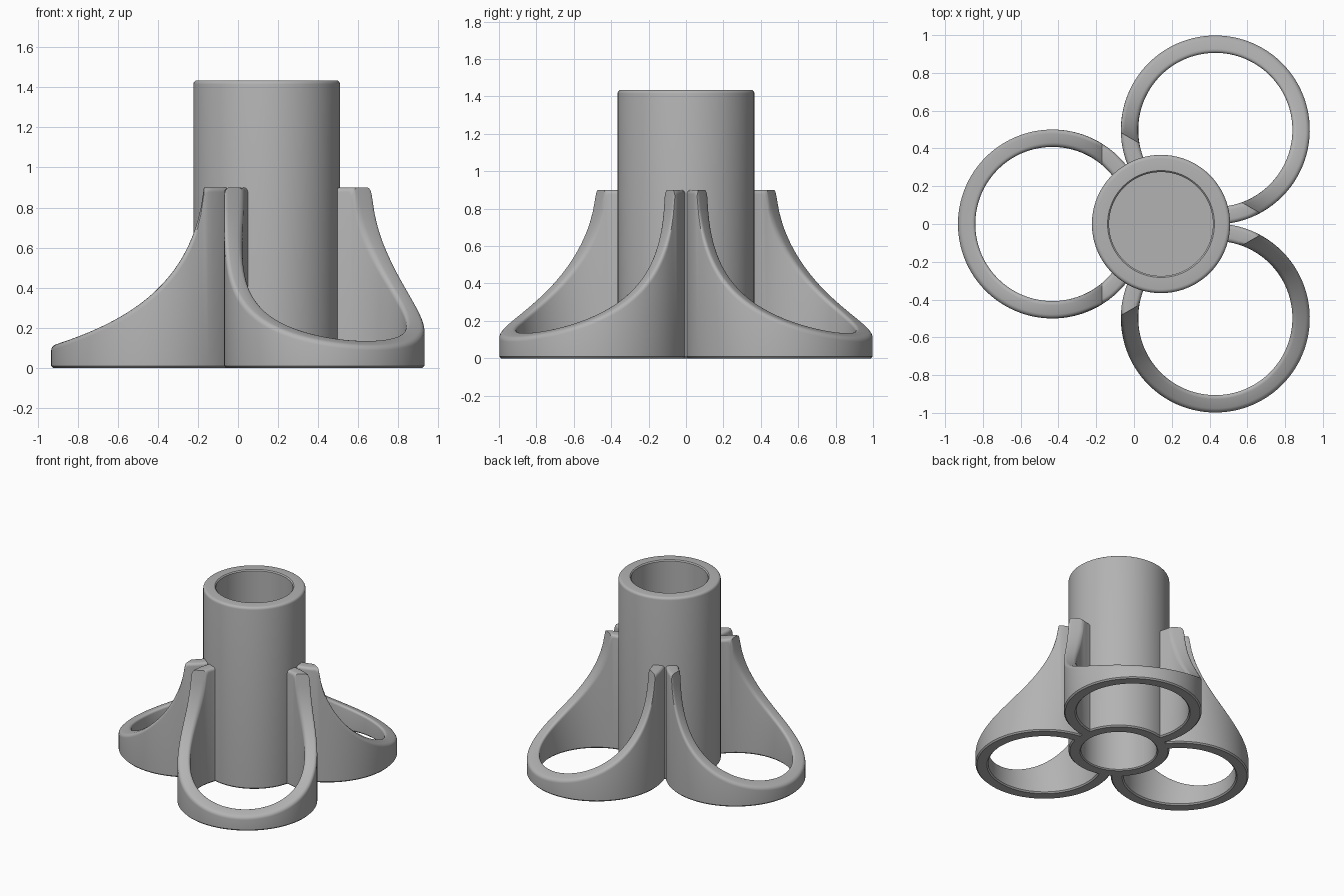
import bpy, bmesh, math

if "Cube" in bpy.data.objects:
    bpy.data.objects.remove(bpy.data.objects["Cube"])

AXIS_X = 0.143      # tube axis
DIST = 0.575        # ring centre to tube axis
R_IN, R_OUT = 0.408, 0.5
TOP = 0.9

grey = bpy.data.materials.new("light grey")
grey.diffuse_color = (0.45, 0.45, 0.45, 1)
grey.use_nodes = True
grey.node_tree.nodes["Principled BSDF"].inputs["Base Color"].default_value = grey.diffuse_color


def finish(name, bm):
    bmesh.ops.recalc_face_normals(bm, faces=bm.faces)
    me = bpy.data.meshes.new(name)
    bm.to_mesh(me)
    bm.free()
    me.materials.append(grey)
    ob = bpy.data.objects.new(name, me)
    bpy.context.collection.objects.link(ob)
    bpy.ops.object.select_all(action='DESELECT')
    ob.select_set(True)
    bpy.context.view_layer.objects.active = ob
    bpy.ops.object.shade_smooth_by_angle(angle=math.radians(35))
    return ob


def bezier(a, b, c, d, t):
    s = 1 - t
    return a*s**3 + 3*b*s*s*t + 3*c*s*t*t + d*t**3


D0 = 0.313          # where the flat shoulder ends


def height(d):
    """Height of the sweeping top edge at distance d from the tube axis."""
    if d <= D0:
        return TOP
    lo, hi = 0.0, 1.0
    for _ in range(30):
        t = (lo + hi) / 2
        if bezier(D0, 0.363, 0.693, 1.075, t) < d:
            lo = t
        else:
            hi = t
    return bezier(TOP, 0.42, 0.23, 0.11, lo)


# Cross-section of a foot ring: (radius, drop below the top edge)
F = 0.022
arc = [math.radians(a) for a in (0, 22.5, 45, 67.5, 90)]
rim = [(R_IN + F - F*math.cos(a), F - F*math.sin(a)) for a in arc]
rim += [(R_OUT - F + F*math.sin(a), F - F*math.cos(a)) for a in arc]
# Chamfered underside: (radius, z)
base = [(R_OUT, 0.01), (R_OUT - 0.01, 0), (R_IN + 0.01, 0), (R_IN, 0.01)]


def ring_angle(r, k, n1=60, n2=8):
    """Column angle, with one column exactly on the shoulder corner."""
    kink = math.acos((D0 - DIST) / r)
    end = math.acos((0.32**2 - DIST**2 - r*r) / (2*DIST*r))
    a = abs(k)
    th = kink*a/n1 if a <= n1 else kink + (end - kink)*(a - n1)/n2
    return math.copysign(th, k)


def foot_ring(name, heading):
    bm = bmesh.new()
    cols = []
    ch, sh = math.cos(heading), math.sin(heading)
    for k in range(-68, 69):
        col = []
        for i, (r, v) in enumerate(rim + base):
            th = ring_angle(r, k)
            d, w = DIST + r*math.cos(th), r*math.sin(th)
            if i < len(rim):
                slope = (height(d + 0.002) - height(d - 0.002)) / 0.004
                z = height(d) - v*min(2.5, math.hypot(1, slope*math.sin(th)))
            else:
                z = v
            col.append(bm.verts.new((AXIS_X + d*ch - w*sh, d*sh + w*ch, z)))
        cols.append(col)
    n = len(cols[0])
    for a, b in zip(cols, cols[1:]):
        for i in range(n):
            j = (i + 1) % n
            bm.faces.new((a[i], a[j], b[j], b[i]))
    bm.faces.new(cols[0])
    bm.faces.new(cols[-1])
    return finish(name, bm)


# Three open foot rings around the tube
for name, deg in (("left_foot_ring", 180), ("back_foot_ring", 60), ("front_foot_ring", -60)):
    foot_ring(name, math.radians(deg))


# Central tube, hollow from both ends with a partition inside
RO, RI, H = 0.366, 0.275, 1.435
profile = [(0, 0.66), (RI, 0.66), (RI, 0.008), (RI + 0.008, 0), (RO - 0.01, 0), (RO, 0.01)]
profile += [(RO - 0.02 + 0.02*math.cos(a), H - 0.02 + 0.02*math.sin(a)) for a in arc]
profile += [(RI + 0.008, H), (RI, H - 0.008), (RI, 0.75), (0, 0.75)]
bm = bmesh.new()
verts = [bm.verts.new((r, 0, z)) for r, z in profile]
edges = [bm.edges.new(p) for p in zip(verts, verts[1:])]
bmesh.ops.spin(bm, geom=verts + edges, cent=(0, 0, 0), axis=(0, 0, 1),
               angle=2*math.pi, steps=96, use_merge=False)
bmesh.ops.remove_doubles(bm, verts=bm.verts, dist=1e-4)
bmesh.ops.translate(bm, verts=bm.verts, vec=(AXIS_X, 0, 0))
finish("central_tube", bm)
